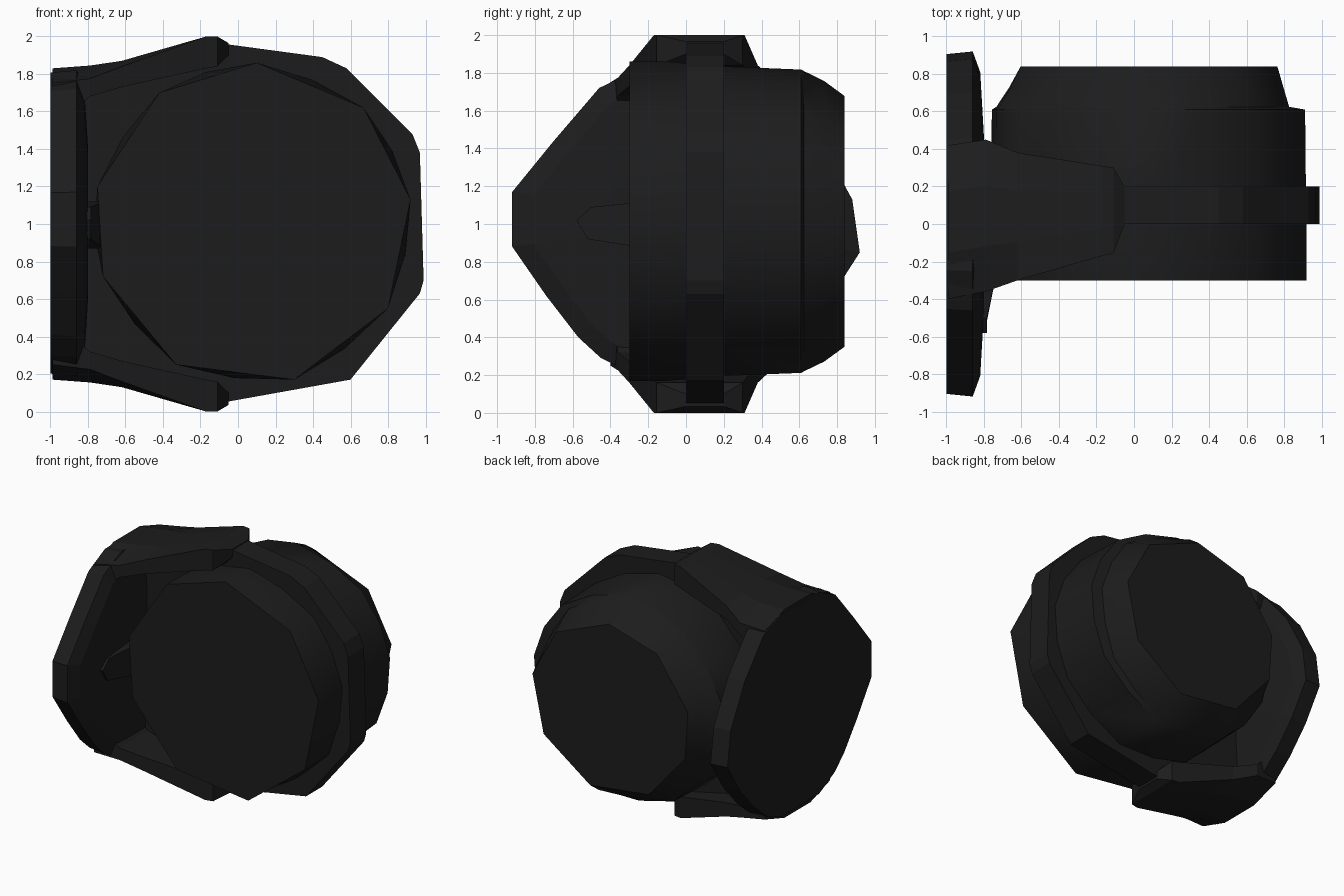
import bpy, bmesh, math

if "Cube" in bpy.data.objects:
    bpy.data.objects.remove(bpy.data.objects["Cube"])

mat = bpy.data.materials.new("dark_metal")
mat.diffuse_color = (0.012, 0.012, 0.012, 1)
mat.use_nodes = True
mat.node_tree.nodes["Principled BSDF"].inputs["Base Color"].default_value = mat.diffuse_color


def loft(name, rings, smooth=None):
    """Skin a list of equal-length closed rings and cap both ends."""
    bm = bmesh.new()
    loops = [[bm.verts.new(p) for p in r] for r in rings]
    n = len(loops[0])
    for a, b in zip(loops, loops[1:]):
        for i in range(n):
            j = (i + 1) % n
            bm.faces.new((a[i], a[j], b[j], b[i]))
    bm.faces.new(loops[0])
    bm.faces.new(loops[-1])
    bmesh.ops.recalc_face_normals(bm, faces=bm.faces)
    me = bpy.data.meshes.new(name)
    bm.to_mesh(me)
    bm.free()
    me.materials.append(mat)
    ob = bpy.data.objects.new(name, me)
    bpy.context.collection.objects.link(ob)
    if smooth:
        bpy.ops.object.select_all(action='DESELECT')
        ob.select_set(True)
        bpy.context.view_layer.objects.active = ob
        bpy.ops.object.shade_smooth_by_angle(angle=math.radians(smooth))
    return ob


# Main drum: nine-sided ends, rounder in the middle because edge midpoints bulge out
drum = [(-0.42, 1.70), (0.10, 1.86), (0.67, 1.62), (0.92, 1.13), (0.80, 0.55),
        (0.30, 0.17), (-0.33, 0.25), (-0.72, 0.72), (-0.75, 1.20)]
# y, centre x, x scale, z scale, midpoint bulge
steps = [(-0.30, 0.085, 1, 1, 1), (-0.10, 0.085, 1, 1, 1.04), (0.20, 0.09, 0.99, 0.97, 1.05),
         (0.61, 0.09, 0.985, 0.95, 1.05), (0.625, 0.055, 0.925, 0.94, 1.04),
         (0.73, 0.07, 0.87, 0.88, 1.03), (0.84, 0.08, 0.82, 0.785, 1)]
rings = []
for y, cx, sx, sz, bulge in steps:
    ring = []
    for (x0, z0), (x1, z1) in zip(drum, drum[1:] + drum[:1]):
        for x, z, k in ((x0, z0, 1), ((x0 + x1) / 2, (z0 + z1) / 2, bulge)):
            ring.append((cx + (x - 0.085) * sx * k, y, 1.01 + (z - 1.01) * sz * k))
    rings.append(ring)
loft("drum", rings, smooth=40)

# Raised band around the drum, running back into the plate as a web
band = [(-0.07, 1.96), (0.45, 1.89), (0.58, 1.83), (0.93, 1.48), (0.97, 1.38),
        (0.99, 0.70), (0.97, 0.63), (0.60, 0.17), (-0.07, 0.05), (-0.50, 0.16),
        (-0.83, 0.24), (-0.83, 1.76), (-0.50, 1.84)]
loft("band", [[(x, y, z) for x, z in band] for y in (0.0, 0.2)])

# Mounting plate: outline (y, z) lofted along x
plate = [(-0.92, 0.88), (-0.92, 1.17), (-0.70, 1.44), (-0.46, 1.72), (-0.25, 1.82),
         (0.24, 1.82), (0.46, 1.74), (0.70, 1.46), (0.88, 1.13), (0.92, 0.85),
         (0.76, 0.60), (0.58, 0.40), (0.40, 0.25), (0.24, 0.19), (-0.25, 0.19),
         (-0.45, 0.29), (-0.57, 0.40), (-0.74, 0.62)]
loft("mounting_plate", [[(x, y * s, 1 + (z - 1) * s) for y, z in plate]
                        for x, s in ((-1, 0.985), (-0.86, 1), (-0.82, 0.88), (-0.80, 0.5))])

# Tapered arms above and below; each section: x, y min, y max, inner z, outer z, edge drop
sections = [(-0.99, -0.40, 0.42, 1.50, 1.83, 0.08), (-0.79, -0.36, 0.45, 1.68, 1.845, 0.07),
            (-0.62, -0.30, 0.38, 1.73, 1.87, 0.03), (-0.17, -0.17, 0.31, 1.83, 2.0, 0.0),
            (-0.11, -0.155, 0.30, 1.84, 2.0, 0.0), (-0.05, 0.0, 0.2, 1.90, 1.965, 0.0)]
for name, side in (("upper_arm", 1), ("lower_arm", -1)):
    rings = []
    for x, a, b, zi, zo, d in sections:
        m = 0.3 * (b - a)
        prof = [(a, zi), (a, zo - d), (a + m, zo), (b - m, zo), (b, zo - d), (b, zi)]
        rings.append([(x, y, 1 + side * (z - 1)) for y, z in prof])
    loft(name, rings)

# Small pointed tab between plate and drum
tab = [(-0.58, 1.02), (-0.50, 1.09), (-0.20, 1.12), (-0.20, 0.87), (-0.52, 0.92)]
loft("tab", [[(-0.86, y, z) for y, z in tab],
             [(-0.72 if y > -0.4 else -0.785, y, z) for y, z in tab]])
